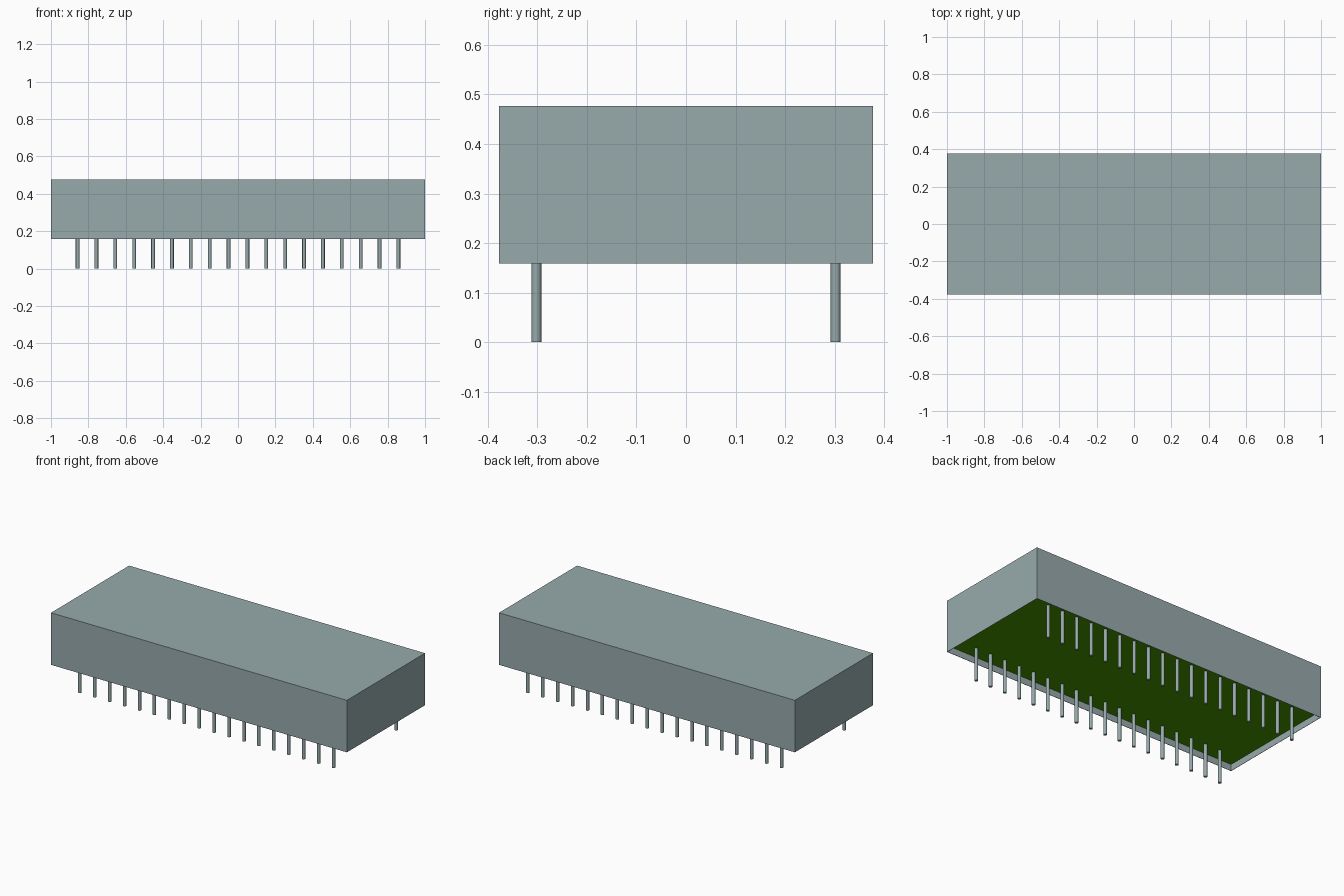
import bpy
import bmesh
from mathutils import Matrix

if "Cube" in bpy.data.objects:
    bpy.data.objects.remove(bpy.data.objects["Cube"], do_unlink=True)

# Main dimensions
HALF_X, HALF_Y = 1.0, 0.377
BASE_Z, TOP_Z = 0.159, 0.477
BOARD_Z = BASE_Z + 0.04          # underside of the recessed board
WALL = 0.002
PIN_COUNT, PIN_PITCH, PIN_ROW_Y, PIN_RADIUS = 18, 0.1009, 0.302, 0.0099


def make_material(name, rgb):
    mat = bpy.data.materials.new(name)
    mat.use_nodes = True
    colour = (*rgb, 1.0)
    mat.diffuse_color = colour
    mat.node_tree.nodes["Principled BSDF"].inputs["Base Color"].default_value = colour
    return mat


def make_object(name, bm, mat):
    mesh = bpy.data.meshes.new(name)
    bm.to_mesh(mesh)
    bm.free()
    mesh.materials.append(mat)
    obj = bpy.data.objects.new(name, mesh)
    bpy.context.collection.objects.link(obj)
    return obj


def box(half_x, half_y, z0, z1):
    bm = bmesh.new()
    place = Matrix.Translation((0, 0, (z0 + z1) / 2))
    size = Matrix.Diagonal((2 * half_x, 2 * half_y, z1 - z0, 1))
    bmesh.ops.create_cube(bm, size=1, matrix=place @ size)
    return bm


grey = make_material("blue grey metal", (0.31, 0.40, 0.41))
green = make_material("green board", (0.06, 0.29, 0.0))

# Cover: a thin-walled box, open underneath
bm = box(HALF_X, HALF_Y, BASE_Z, TOP_Z)
bm.normal_update()
bottom = [f for f in bm.faces if f.normal.z < -0.5]
bmesh.ops.delete(bm, geom=bottom, context='FACES_ONLY')
cover = make_object("cover", bm, grey)
shell = cover.modifiers.new("wall thickness", 'SOLIDIFY')
shell.thickness = WALL
shell.offset = -1
shell.use_even_offset = True

# Board set slightly inside the open underside
make_object("circuit_board",
            box(HALF_X - WALL, HALF_Y - WALL, BOARD_Z, BOARD_Z + 0.03), green)

# Two rows of round pins
bm = bmesh.new()
pin_top = BOARD_Z + 0.005
for y in (-PIN_ROW_Y, PIN_ROW_Y):
    for i in range(PIN_COUNT):
        x = (i - (PIN_COUNT - 1) / 2) * PIN_PITCH
        bmesh.ops.create_cone(bm, cap_ends=True, segments=16,
                              radius1=PIN_RADIUS, radius2=PIN_RADIUS, depth=pin_top,
                              matrix=Matrix.Translation((x, y, pin_top / 2)))
pins = make_object("pins", bm, grey)

# Smooth round sides, sharp pin ends
bpy.ops.object.select_all(action='DESELECT')
pins.select_set(True)
bpy.context.view_layer.objects.active = pins
bpy.ops.object.shade_smooth_by_angle()
